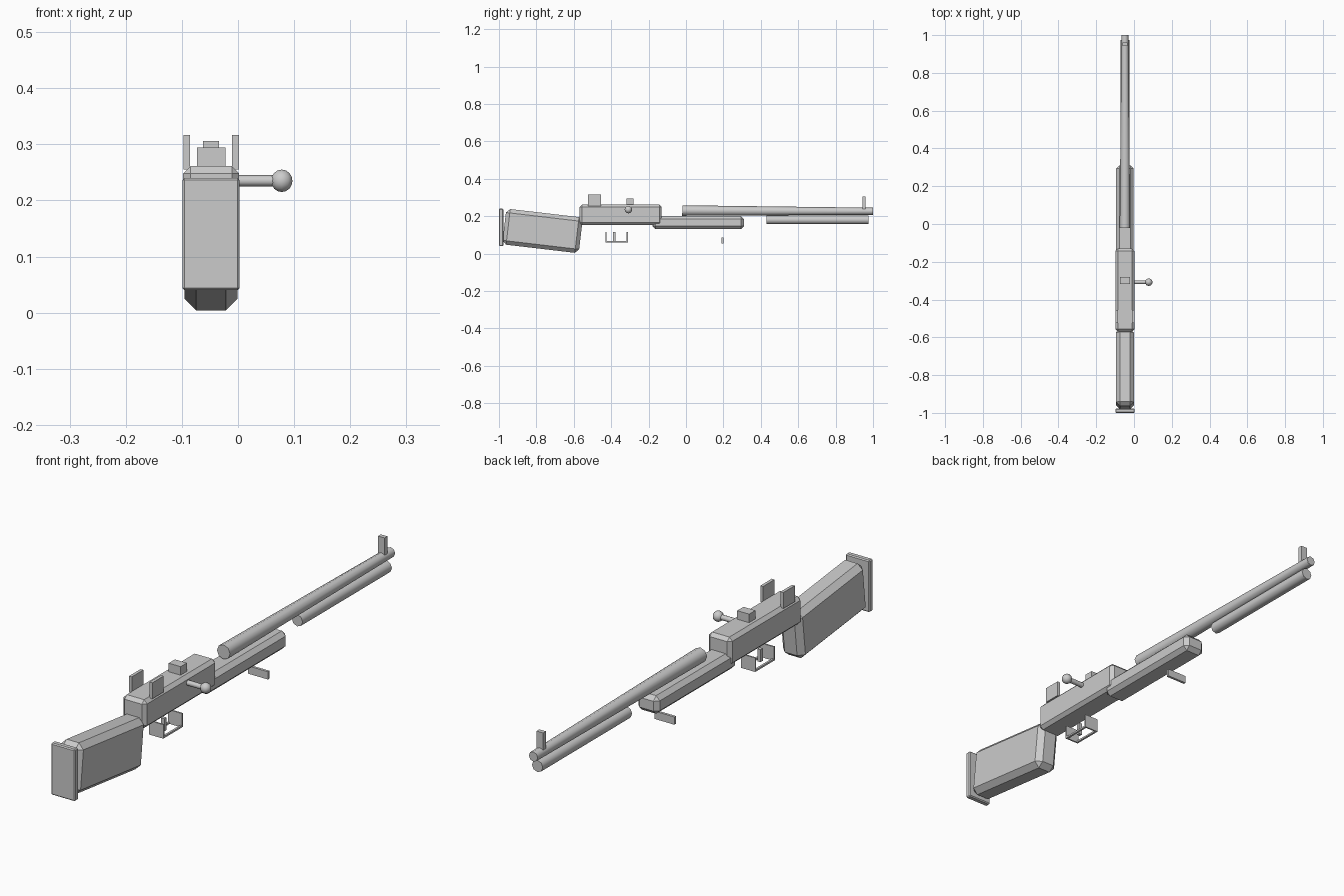
import bpy, bmesh, math
from mathutils import Vector

if "Cube" in bpy.data.objects:
    bpy.data.objects.remove(bpy.data.objects["Cube"])

CX = -0.048  # centre line of the rifle


def finish(name, bm, loc=(0, 0, 0), rot=(0, 0, 0)):
    mesh = bpy.data.meshes.new(name)
    bm.normal_update()
    bm.to_mesh(mesh)
    bm.free()
    ob = bpy.data.objects.new(name, mesh)
    ob.location, ob.rotation_euler = loc, rot
    bpy.context.collection.objects.link(ob)
    return ob


def box(name, x, y, z, bevel=0.0, tilt=0.0):
    """Chamfered box from (min, max) ranges on each axis, tilted about x."""
    size = [r[1] - r[0] for r in (x, y, z)]
    centre = [(r[0] + r[1]) / 2 for r in (x, y, z)]
    bm = bmesh.new()
    bmesh.ops.create_cube(bm, size=1)
    bmesh.ops.scale(bm, vec=size, verts=bm.verts)
    if bevel:
        bmesh.ops.bevel(bm, geom=bm.edges[:], offset=bevel, segments=1,
                        profile=0.5, affect='EDGES')
    return finish(name, bm, centre, (tilt, 0, 0))


def rod(name, start, end, r1, r2, sides):
    """Tapered rod between two points, smooth round the side."""
    a, b = Vector(start), Vector(end)
    bm = bmesh.new()
    bmesh.ops.create_cone(bm, cap_ends=True, segments=sides, radius1=r1,
                          radius2=r2, depth=(b - a).length)
    for f in bm.faces:
        f.smooth = len(f.verts) == 4
    rot = (b - a).to_track_quat('Z', 'Y').to_euler()
    return finish(name, bm, (a + b) / 2, rot)


def span(width, centre=CX):
    return (centre - width / 2, centre + width / 2)


# Stock and butt plate
box("stock", span(0.095), (-0.973, -0.561), (0.025, 0.217), 0.021, math.radians(-6.7))
box("butt_plate", span(0.102), (-1.0, -0.977), (0.04, 0.24), 0.004)

# Receiver and fore-end
box("receiver", span(0.1), (-0.57, -0.13), (0.152, 0.261), 0.013)
box("fore_end", span(0.092), (-0.18, 0.31), (0.13, 0.2), 0.016)

# Barrel and tube below it
rod("barrel", (CX, -0.02, 0.23), (CX, 1.0, 0.226), 0.028, 0.019, 8)
rod("lower_tube", (CX, 0.43, 0.18), (CX, 0.975, 0.18), 0.023, 0.023, 8)

# Sights
box("front_sight", span(0.028), (0.943, 0.96), (0.235, 0.306))
box("rear_sight_block", span(0.051), (-0.318, -0.28), (0.255, 0.294))
for side, label in ((-1, "left"), (1, "right")):
    box("sight_ear_" + label, span(0.012, CX + side * 0.0435), (-0.525, -0.455), (0.255, 0.317))

# Bolt handle with round knob
rod("bolt_handle", (CX, -0.308, 0.235), (0.07, -0.308, 0.235), 0.01, 0.01, 10)
bm = bmesh.new()
bmesh.ops.create_uvsphere(bm, u_segments=10, v_segments=8, radius=0.02)
for f in bm.faces:
    f.smooth = True
finish("bolt_knob", bm, (0.078, -0.308, 0.235))

# Trigger guard: end plates joined by thin rails
for y, label in ((-0.427, "rear"), (-0.314, "front")):
    box("guard_plate_" + label, span(0.06), (y - 0.003, y + 0.003), (0.06, 0.114))
for side, label in ((-1, "left"), (1, "right")):
    box("guard_rail_" + label, span(0.008, CX + side * 0.026), (-0.43, -0.311), (0.06, 0.067))
box("trigger", span(0.014), (-0.39, -0.376), (0.067, 0.115))

# Sling bar
box("sling_bar", span(0.085), (0.19, 0.2), (0.055, 0.085))
